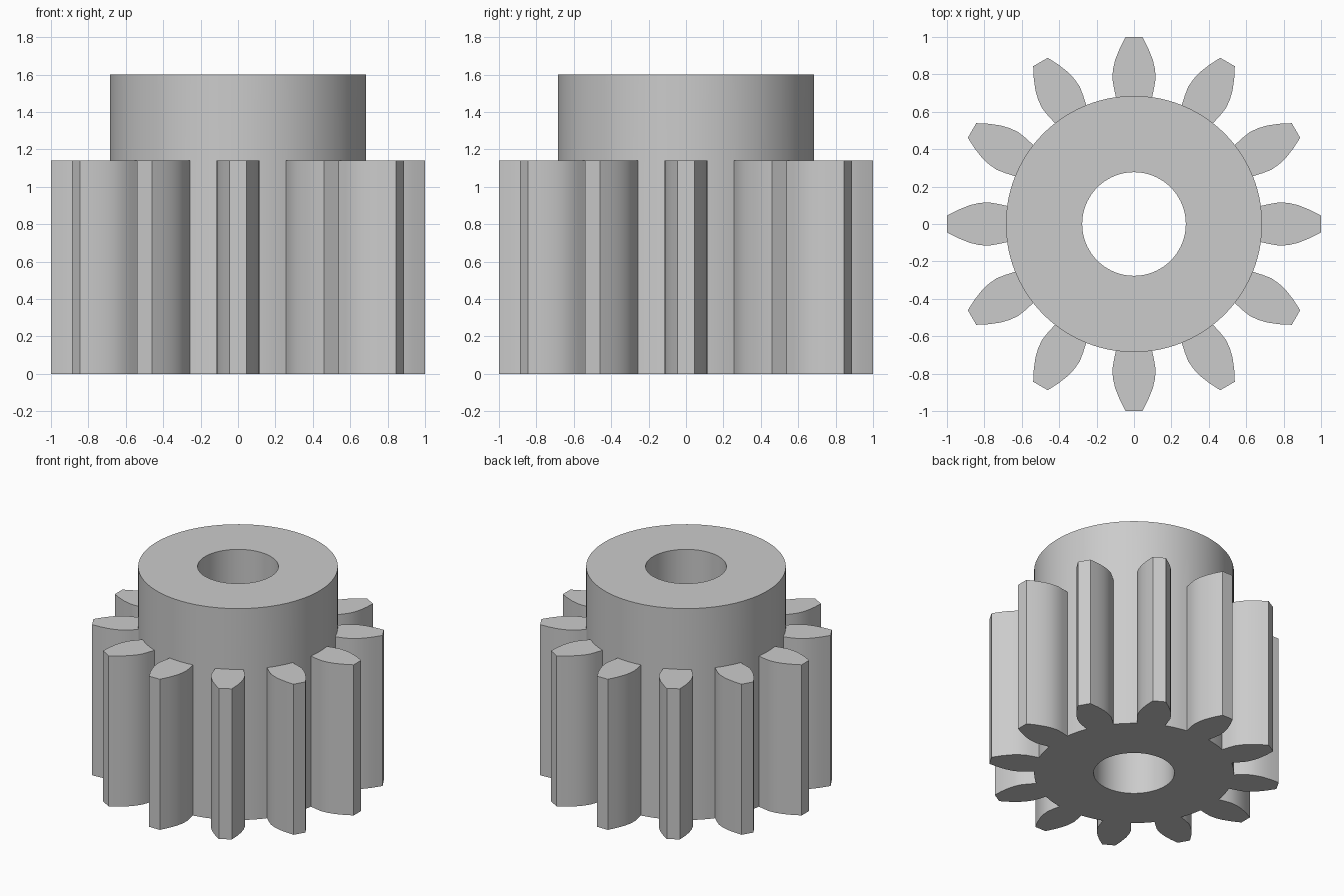
import bpy, bmesh
from math import sin, cos, tau, radians

if "Cube" in bpy.data.objects:
    bpy.data.objects.remove(bpy.data.objects["Cube"], do_unlink=True)

TEETH = 12
STEPS = 4                      # arc steps under each tooth and in each gap
HUB_R, BORE_R = 0.685, 0.277
GEAR_H, TOTAL_H = 1.14, 1.6
ROOT_HALF = radians(8.1)
PITCH = tau / TEETH
# Tooth flank: distance from the axis, half width
FLANK = [(0.73, 0.108), (0.78, 0.116), (0.83, 0.112),
         (0.88, 0.1), (0.94, 0.076), (1.0, 0.045)]

metal = bpy.data.materials.new("plain grey")
metal.use_nodes = True
grey = (0.6, 0.6, 0.6, 1)
metal.diffuse_color = grey
metal.node_tree.nodes["Principled BSDF"].inputs["Base Color"].default_value = grey

bm = bmesh.new()

# Angles shared by the hub and the bore: tooth root arc, then gap arc
angles = []
for t in range(TEETH):
    start = t * PITCH - ROOT_HALF
    angles += [start + 2 * ROOT_HALF * i / STEPS for i in range(STEPS)]
    gap = PITCH - 2 * ROOT_HALF
    angles += [start + 2 * ROOT_HALF + gap * i / STEPS for i in range(STEPS)]
N = len(angles)


def ring(r, z):
    return [bm.verts.new((r * cos(a), r * sin(a), z)) for a in angles]


def bridge(a, b, keep=lambda i: True):
    for i in range(N):
        if keep(i):
            j = (i + 1) % N
            bm.faces.new((a[i], a[j], b[j], b[i]))


# Hub and bore
hub_low, hub_mid, hub_top = (ring(HUB_R, z) for z in (0, GEAR_H, TOTAL_H))
bore_low, bore_top = ring(BORE_R, 0), ring(BORE_R, TOTAL_H)
bridge(hub_low, hub_mid, lambda i: i % (2 * STEPS) >= STEPS)
bridge(hub_mid, hub_top)
bridge(hub_top, bore_top)
bridge(bore_top, bore_low)
bridge(bore_low, hub_low)

# Teeth joined to the open root arcs
outline = [(r, -w) for r, w in FLANK] + [(r, w) for r, w in reversed(FLANK)]
for t in range(TEETH):
    c, s = cos(t * PITCH), sin(t * PITCH)
    arc = [(t * 2 * STEPS + i) % N for i in range(STEPS + 1)]
    loops = []
    for z, hub in ((0, hub_low), (GEAR_H, hub_mid)):
        edge = [bm.verts.new((r * c - w * s, r * s + w * c, z)) for r, w in outline]
        root = [hub[i] for i in arc]
        bm.faces.new(edge + root[::-1])
        loops.append([root[0]] + edge + [root[-1]])
    low, high = loops
    for i in range(len(low) - 1):
        bm.faces.new((low[i], low[i + 1], high[i + 1], high[i]))

bmesh.ops.recalc_face_normals(bm, faces=bm.faces[:])
mesh = bpy.data.meshes.new("pinion_gear")
bm.to_mesh(mesh)
bm.free()
mesh.materials.append(metal)

gear = bpy.data.objects.new("pinion_gear", mesh)
bpy.context.collection.objects.link(gear)
bpy.ops.object.select_all(action="DESELECT")
gear.select_set(True)
bpy.context.view_layer.objects.active = gear
bpy.ops.object.shade_smooth_by_angle(angle=radians(30))
